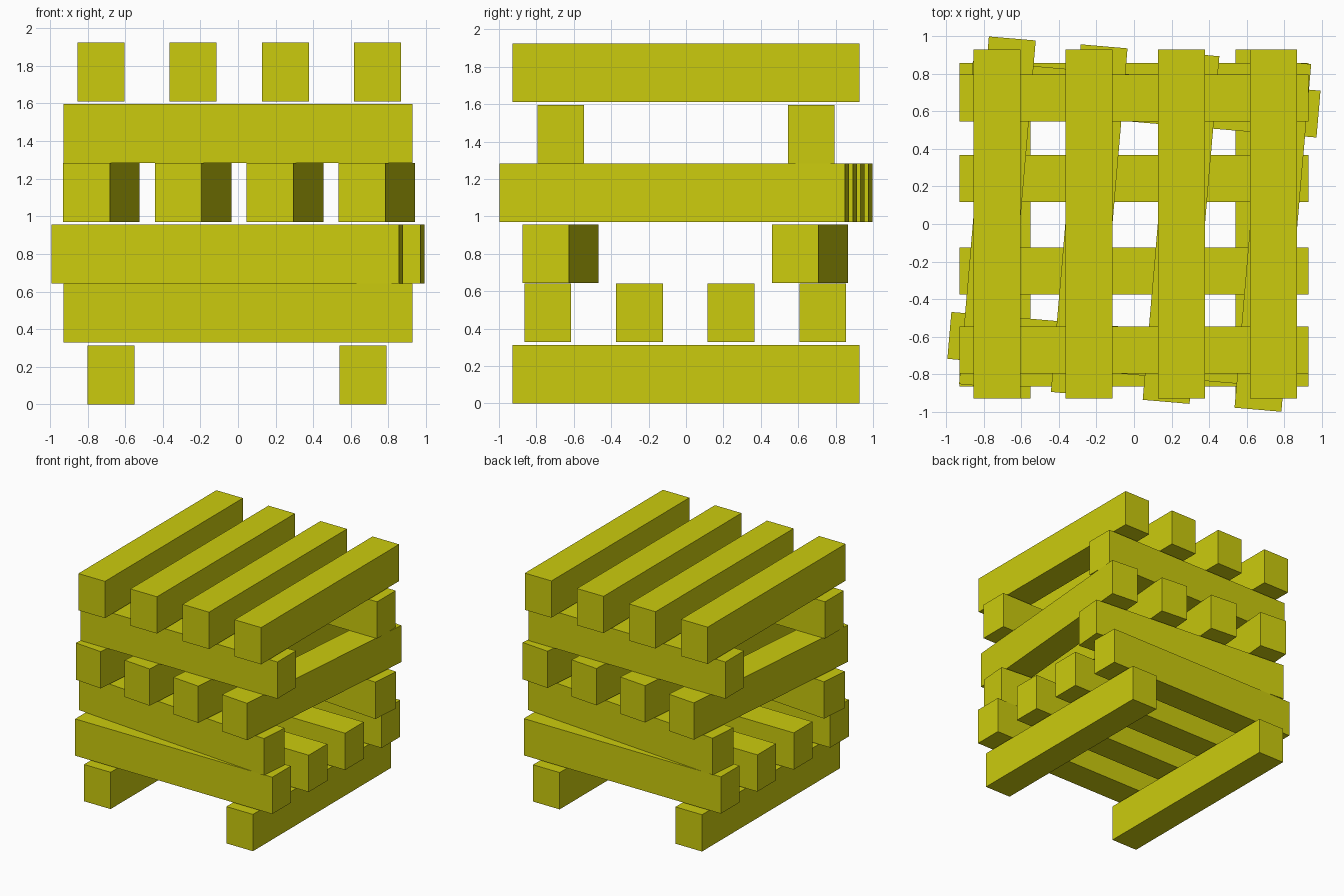
import bpy
import math
from mathutils import Matrix

if "Cube" in bpy.data.objects:
    bpy.data.objects.remove(bpy.data.objects["Cube"])

# Single flat yellow for every beam
yellow = bpy.data.materials.new("yellow")
yellow.diffuse_color = (0.60, 0.60, 0.004, 1.0)
yellow.use_nodes = True
yellow.node_tree.nodes["Principled BSDF"].inputs["Base Color"].default_value = yellow.diffuse_color

LENGTH, WIDTH, HEIGHT = 1.855, 0.25, 0.313
TWIST = math.radians(-4.9)
PAIR = (-0.67, 0.67)
FOUR = (-0.735, -0.245, 0.245, 0.735)


def beam(name, offset, z, axis, shift, twist):
    """One square-cut beam, turned with its layer about the stack centre."""
    along_x = axis == "x"
    loc = (0, offset + shift, z) if along_x else (offset + shift, 0, z)
    size = (LENGTH, WIDTH, HEIGHT) if along_x else (WIDTH, LENGTH, HEIGHT)
    bpy.ops.mesh.primitive_cube_add(size=1)
    ob = bpy.context.object
    ob.name = name
    ob.data.transform(Matrix.Diagonal((*size, 1)))
    ob.location = Matrix.Rotation(twist, 3, "Z") @ Matrix.Translation(loc).translation
    ob.rotation_euler.z = twist
    ob.data.materials.append(yellow)


# Layers from the ground up: name, bottom z, direction, beam offsets, shift, twist
layers = [
    ("foot_beam", 0.0, "y", PAIR, -0.005, 0),
    ("lower_slat", 0.329, "x", FOUR, -0.004, 0),
    ("lower_cross_beam", 0.643, "x", PAIR, -0.004, TWIST),
    ("middle_slat", 0.970, "y", FOUR, 0.006, TWIST),
    ("upper_cross_beam", 1.283, "x", PAIR, 0.0, 0),
    ("top_slat", 1.610, "y", FOUR, 0.007, 0),
]
for name, z, axis, offsets, shift, twist in layers:
    for i, off in enumerate(offsets, 1):
        beam(f"{name}_{i}", off, z + HEIGHT / 2, axis, shift, twist)
